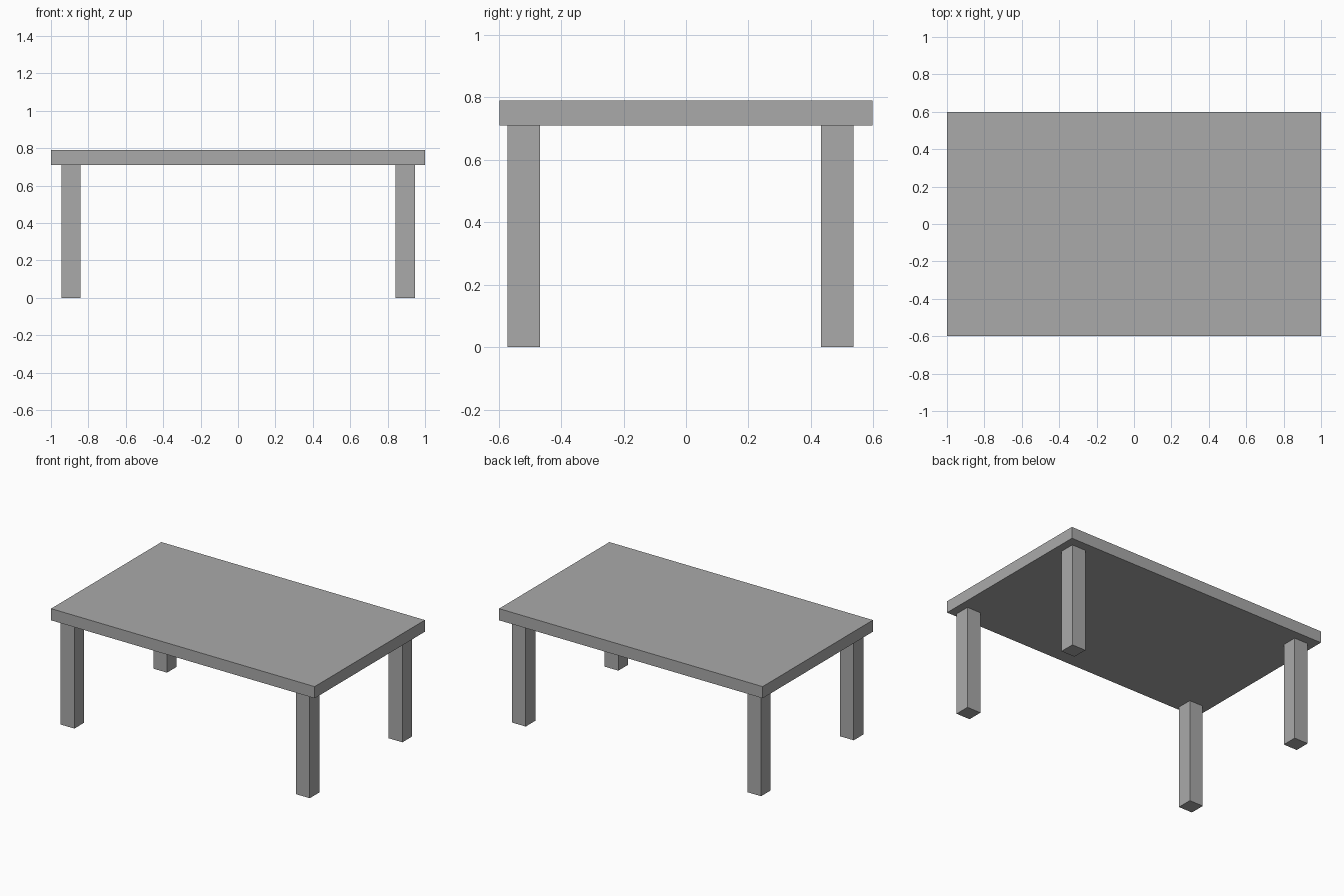
import bpy

# Remove the default cube
default = bpy.data.objects.get("Cube")
if default:
    bpy.data.objects.remove(default, do_unlink=True)

# Single plain grey finish
grey = bpy.data.materials.new("plain grey")
grey.use_nodes = True
colour = (0.40, 0.40, 0.40, 1)
grey.diffuse_color = colour
grey.node_tree.nodes["Principled BSDF"].inputs["Base Color"].default_value = colour


def box(name, centre, size):
    """Add a flat-shaded box with its scale applied."""
    bpy.ops.mesh.primitive_cube_add(size=1, location=centre)
    obj = bpy.context.object
    obj.name = name
    obj.scale = size
    bpy.ops.object.transform_apply(location=False, rotation=False, scale=True)
    obj.data.materials.append(grey)
    return obj


LEG_HEIGHT = 0.71
TOP_HEIGHT = 0.79
LEG_WIDTH = 0.104

# Table top slab
thickness = TOP_HEIGHT - LEG_HEIGHT
box("table_top", (0, 0, LEG_HEIGHT + thickness / 2), (2, 1.195, thickness))

# Four square legs, the back pair set slightly further in
for end, y in (("front", -0.52), ("back", 0.484)):
    for side, x in (("right", -0.893), ("left", 0.893)):
        box(f"{end}_{side}_leg", (x, y, LEG_HEIGHT / 2),
            (LEG_WIDTH, LEG_WIDTH, LEG_HEIGHT))
